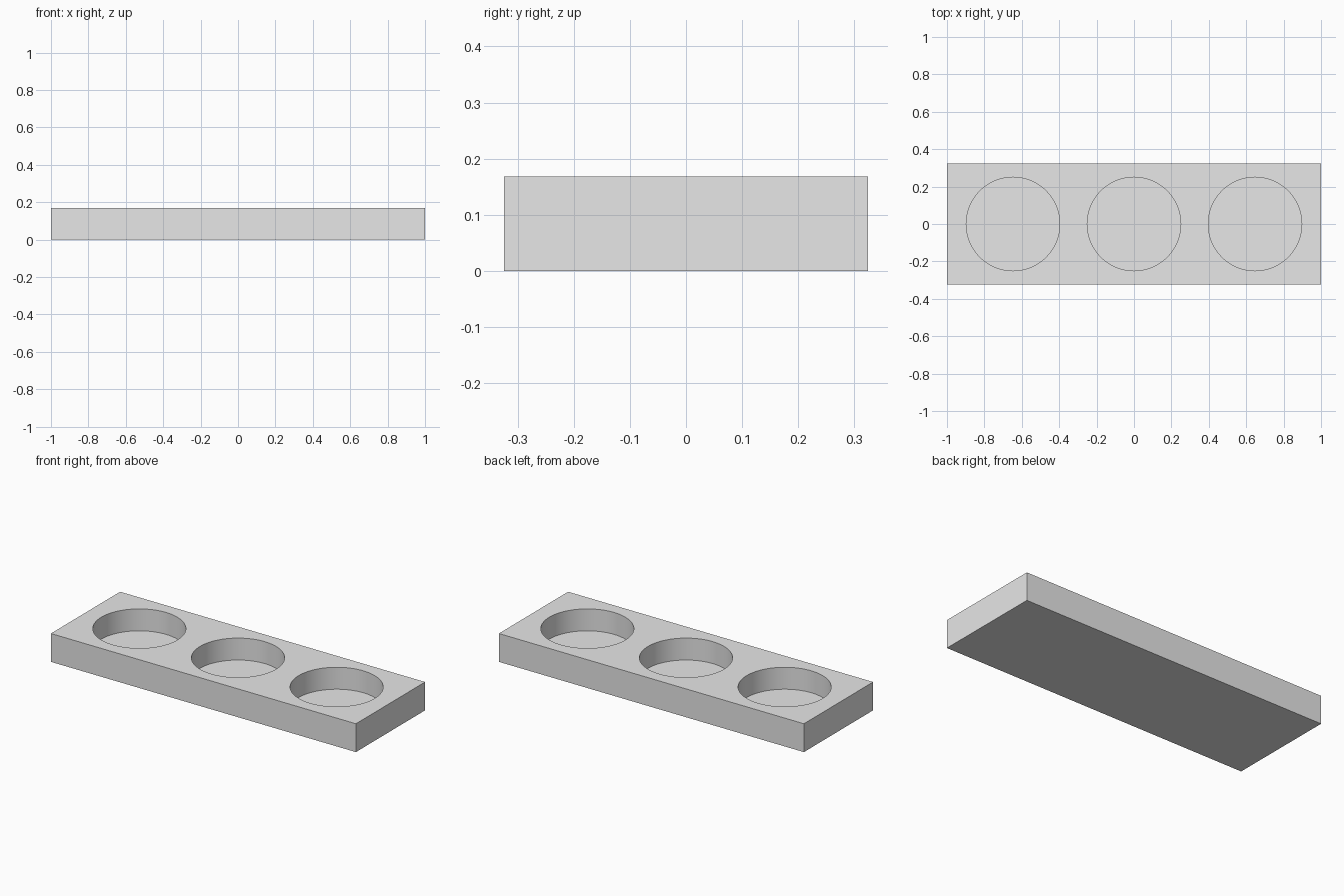
import bpy
import math

cube = bpy.data.objects.get("Cube")
if cube:
    bpy.data.objects.remove(cube, do_unlink=True)

LENGTH, WIDTH, HEIGHT = 2.0, 0.648, 0.168
POCKET_RADIUS, POCKET_SPACING, FLOOR = 0.25, 0.647, 0.038

# Plain grey material
grey = bpy.data.materials.new("light_grey")
grey.use_nodes = True
colour = (0.8, 0.8, 0.8, 1)
grey.diffuse_color = colour
grey.node_tree.nodes["Principled BSDF"].inputs["Base Color"].default_value = colour

# Rectangular block
bpy.ops.mesh.primitive_cube_add(size=1, location=(0, 0, HEIGHT / 2))
tray = bpy.context.object
tray.name = "tray_block"
tray.scale = (LENGTH, WIDTH, HEIGHT)
bpy.ops.object.transform_apply(location=True, rotation=False, scale=True)
tray.data.materials.append(grey)


def cut_pocket(index, x):
    """Sink a round blind pocket into the top of the block."""
    depth = HEIGHT
    bpy.ops.mesh.primitive_cylinder_add(
        vertices=96, radius=POCKET_RADIUS, depth=depth,
        location=(x, 0, FLOOR + depth / 2))
    cutter = bpy.context.object
    cutter.name = f"pocket_cutter_{index}"
    cutter.data.materials.append(grey)
    cut = tray.modifiers.new(f"pocket_{index}", 'BOOLEAN')
    cut.operation = 'DIFFERENCE'
    cut.solver = 'EXACT'
    cut.object = cutter
    bpy.context.view_layer.objects.active = tray
    bpy.ops.object.modifier_apply(modifier=cut.name)
    bpy.data.objects.remove(cutter, do_unlink=True)


# Row of three pockets
for i in range(3):
    cut_pocket(i + 1, (i - 1) * POCKET_SPACING)

# Smooth pocket walls, crisp rims and corners
bpy.ops.object.select_all(action='DESELECT')
tray.select_set(True)
bpy.context.view_layer.objects.active = tray
bpy.ops.object.shade_smooth_by_angle(angle=math.radians(30))
